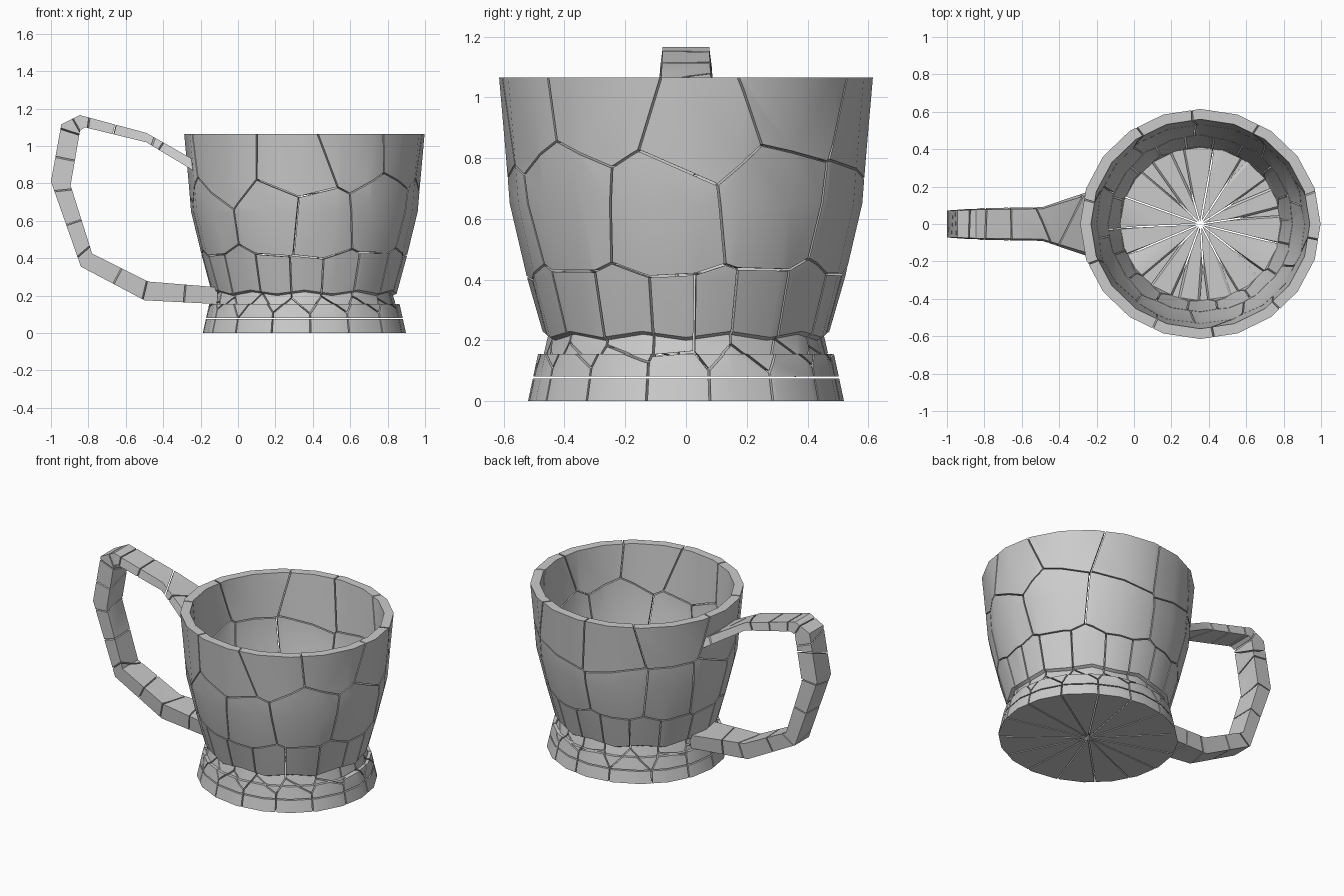
import bpy, bmesh, math, random
from mathutils import Vector

if "Cube" in bpy.data.objects:
    bpy.data.objects.remove(bpy.data.objects["Cube"])

random.seed(4)
SIDES = 20
GAP = 0.0035


def lathe(profile):
    """Closed solid from (radius, z, zigzag) rings, capped at both ends."""
    bm = bmesh.new()
    rings = []
    for r, z, zig in profile:
        rings.append([bm.verts.new((r * math.cos(a), r * math.sin(a), z + zig * (i % 2)))
                      for i, a in enumerate(2 * math.pi * k / SIDES for k in range(SIDES))])
    for lo, hi in zip(rings, rings[1:]):
        for i in range(SIDES):
            j = (i + 1) % SIDES
            bm.faces.new((lo[i], lo[j], hi[j], hi[i]))
    bm.faces.new(rings[0][::-1])
    bm.faces.new(rings[-1])
    return bm


def strap(stations):
    """Flat band through (outer x, outer z, inner x, inner z, half width)."""
    bm = bmesh.new()
    rings = []
    for ox, oz, ix, iz, w in stations:
        pts = ((ox, -w * 0.9, oz), (ox, w * 0.9, oz), (ix, w, iz), (ix, -w, iz))
        rings.append([bm.verts.new(p) for p in pts])
    for a, b in zip(rings, rings[1:]):
        for i in range(4):
            j = (i + 1) % 4
            bm.faces.new((a[i], a[j], b[j], b[i]))
    bm.faces.new(rings[0][::-1])
    bm.faces.new(rings[-1])
    bmesh.ops.recalc_face_normals(bm, faces=bm.faces)
    return bm


def shatter(name, solid, seeds):
    """Split a solid into closed cells around (point, ring) seeds, with thin gaps."""
    out = bmesh.new()
    for p, ring in seeds:
        cell = solid.copy()
        others = sorted((s for s in seeds if s[0] is not p),
                        key=lambda s: (s[1] != ring, (s[0] - p).length))
        for q, _ in others:
            n = (q - p).normalized()
            cut = bmesh.ops.bisect_plane(
                cell, geom=cell.verts[:] + cell.edges[:] + cell.faces[:], dist=1e-5,
                plane_co=(p + q) / 2 - n * GAP, plane_no=n, clear_outer=True)
            edges = [e for e in cut["geom_cut"]
                     if isinstance(e, bmesh.types.BMEdge) and e.is_boundary]
            if edges:
                bmesh.ops.holes_fill(cell, edges=edges, sides=0)
            if not cell.faces:
                break
        bmesh.ops.recalc_face_normals(cell, faces=cell.faces)
        tmp = bpy.data.meshes.new("cell")
        cell.to_mesh(tmp)
        out.from_mesh(tmp)
        cell.free()
        bpy.data.meshes.remove(tmp)
    mesh = bpy.data.meshes.new(name)
    out.to_mesh(mesh)
    out.free()
    ob = bpy.data.objects.new(name, mesh)
    bpy.context.collection.objects.link(ob)
    bpy.ops.object.select_all(action='DESELECT')
    ob.select_set(True)
    bpy.context.view_layer.objects.active = ob
    bpy.ops.object.shade_smooth_by_angle(angle=math.radians(30))
    return ob


# Cup: flared foot, notched neck, tapering wall, hollow inside
cup_solid = lathe([
    (0.52, 0, 0), (0.487, 0.155, 0), (0.468, 0.155, 0), (0.453, 0.20, 0.02),
    (0.472, 0.21, 0.02), (0.524, 0.41, 0), (0.58, 0.65, 0), (0.592, 0.80, 0),
    (0.615, 1.065, 0), (0.56, 1.065, 0), (0.538, 0.80, 0), (0.525, 0.65, 0),
    (0.47, 0.41, 0), (0.43, 0.22, 0), (0.41, 0.14, 0)])

# Cracks: rings of seeds; both foot rings share angles so the floor splits in wedges
seeds = []
foot_angles = [2 * math.pi * (k + random.uniform(-0.2, 0.2)) / 15 for k in range(15)]
for ring, (z, count, jitter) in enumerate(
        [(0.04, 15, 0), (0.115, 15, 0), (0.20, 18, 0), (0.64, 10, 0.03), (0.92, 10, 0.07)]):
    for k in range(count):
        a = foot_angles[k] if ring < 2 else \
            2 * math.pi * (k + 0.3 * ring + random.uniform(-0.25, 0.25)) / count
        seeds.append((Vector((0.5 * math.cos(a), 0.5 * math.sin(a),
                              z + random.uniform(-jitter, jitter))), ring))
cup = shatter("cup", cup_solid, seeds)
for v in cup.data.vertices:
    v.co.x = v.co.x * 1.045 + 0.355

# Handle: angular strap, widening where it meets the cup
path = [
    (-0.11, 0.155, -0.11, 0.245, 0.12), (-0.50, 0.175, -0.48, 0.275, 0.085),
    (-0.84, 0.355, -0.78, 0.425, 0.08), (-1.00, 0.81, -0.895, 0.79, 0.08),
    (-0.945, 1.115, -0.845, 1.08, 0.08), (-0.845, 1.165, -0.82, 1.10, 0.085),
    (-0.49, 1.07, -0.49, 1.02, 0.09), (-0.225, 0.92, -0.225, 0.86, 0.18)]
handle_seeds = []
for a, b in zip(path, path[1:]):
    start = Vector(((a[0] + a[2]) / 2, 0, (a[1] + a[3]) / 2))
    end = Vector(((b[0] + b[2]) / 2, 0, (b[1] + b[3]) / 2))
    for t in (0.25, 0.75):
        p = start.lerp(end, t)
        p.y = random.uniform(-0.06, 0.06)
        handle_seeds.append((p, 0))
shatter("handle", strap(path), handle_seeds)
